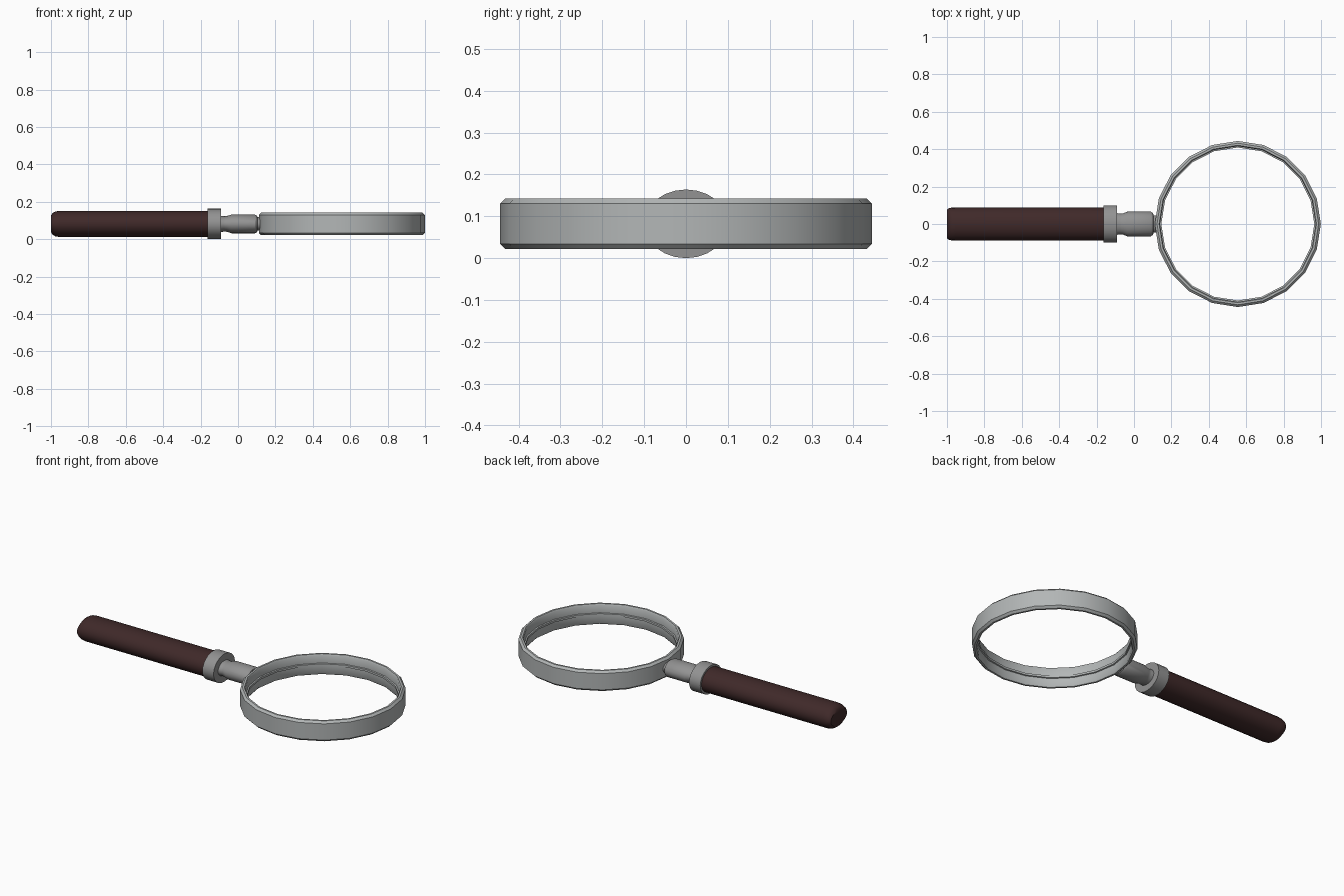
import bpy, bmesh, math

if "Cube" in bpy.data.objects:
    bpy.data.objects.remove(bpy.data.objects["Cube"])


def material(name, rgb):
    m = bpy.data.materials.new(name)
    m.diffuse_color = (*rgb, 1)
    m.use_nodes = True
    m.node_tree.nodes["Principled BSDF"].inputs["Base Color"].default_value = m.diffuse_color
    return m


wood = material("dark brown", (0.05, 0.022, 0.022))
steel = material("mid grey", (0.29, 0.29, 0.29))
silver = material("light grey", (0.45, 0.47, 0.47))


def loft(name, rings, mat, closed=False, angle=32):
    """Skin a list of point rings; cap the ends or close into a loop."""
    bm = bmesh.new()
    rows = [[bm.verts.new(p) for p in ring] for ring in rings]
    n, k = len(rows[0]), len(rows)
    for i in range(k if closed else k - 1):
        a, b = rows[i], rows[(i + 1) % k]
        for j in range(n):
            bm.faces.new((a[j], a[(j + 1) % n], b[(j + 1) % n], b[j]))
    if not closed:
        bm.faces.new(rows[0])
        bm.faces.new(rows[-1])
    bmesh.ops.recalc_face_normals(bm, faces=bm.faces)
    me = bpy.data.meshes.new(name)
    bm.to_mesh(me)
    bm.free()
    me.materials.append(mat)
    ob = bpy.data.objects.new(name, me)
    bpy.context.collection.objects.link(ob)
    bpy.ops.object.select_all(action='DESELECT')
    ob.select_set(True)
    bpy.context.view_layer.objects.active = ob
    bpy.ops.object.shade_smooth_by_angle(angle=math.radians(angle))
    return ob


def oval_rod(name, sections, mat, sides=24):
    """Rod along x from sections of (x, half width y, half height z)."""
    turn = [2 * math.pi * j / sides for j in range(sides)]
    return loft(name, [[(x, ry * math.cos(t), 0.082 + rz * math.sin(t)) for t in turn]
                       for x, ry, rz in sections], mat)


# Wooden grip with a rounded butt
oval_rod("handle", [(-1.0, 0.076, 0.044), (-0.992, 0.083, 0.057),
                    (-0.978, 0.087, 0.066), (-0.955, 0.088, 0.07),
                    (-0.15, 0.088, 0.07)], wood)

# Oval collar
oval_rod("collar", [(-0.163, 0.1, 0.082), (-0.09, 0.1, 0.082)], steel)

# Neck with a waist, joining the frame
oval_rod("neck", [(-0.1, 0.06, 0.045), (-0.075, 0.055, 0.041), (-0.06, 0.056, 0.042),
                  (-0.035, 0.066, 0.05), (0.09, 0.066, 0.05), (0.102, 0.058, 0.044),
                  (0.104, 0.046, 0.036), (0.13, 0.046, 0.036)], steel)

# Twenty-sided lens frame with bevelled rims and a slim inner ridge
profile = [(0.444, 0.034), (0.444, 0.13), (0.432, 0.142), (0.421, 0.142),
           (0.416, 0.134), (0.416, 0.09), (0.409, 0.088), (0.409, 0.076),
           (0.416, 0.074), (0.416, 0.03), (0.421, 0.022), (0.432, 0.022)]
turns = [math.radians(18 * j) for j in range(20)]
loft("lens_frame", [[(0.555 + r * math.cos(t), r * math.sin(t), z) for t in turns]
                    for r, z in profile], silver, closed=True)
